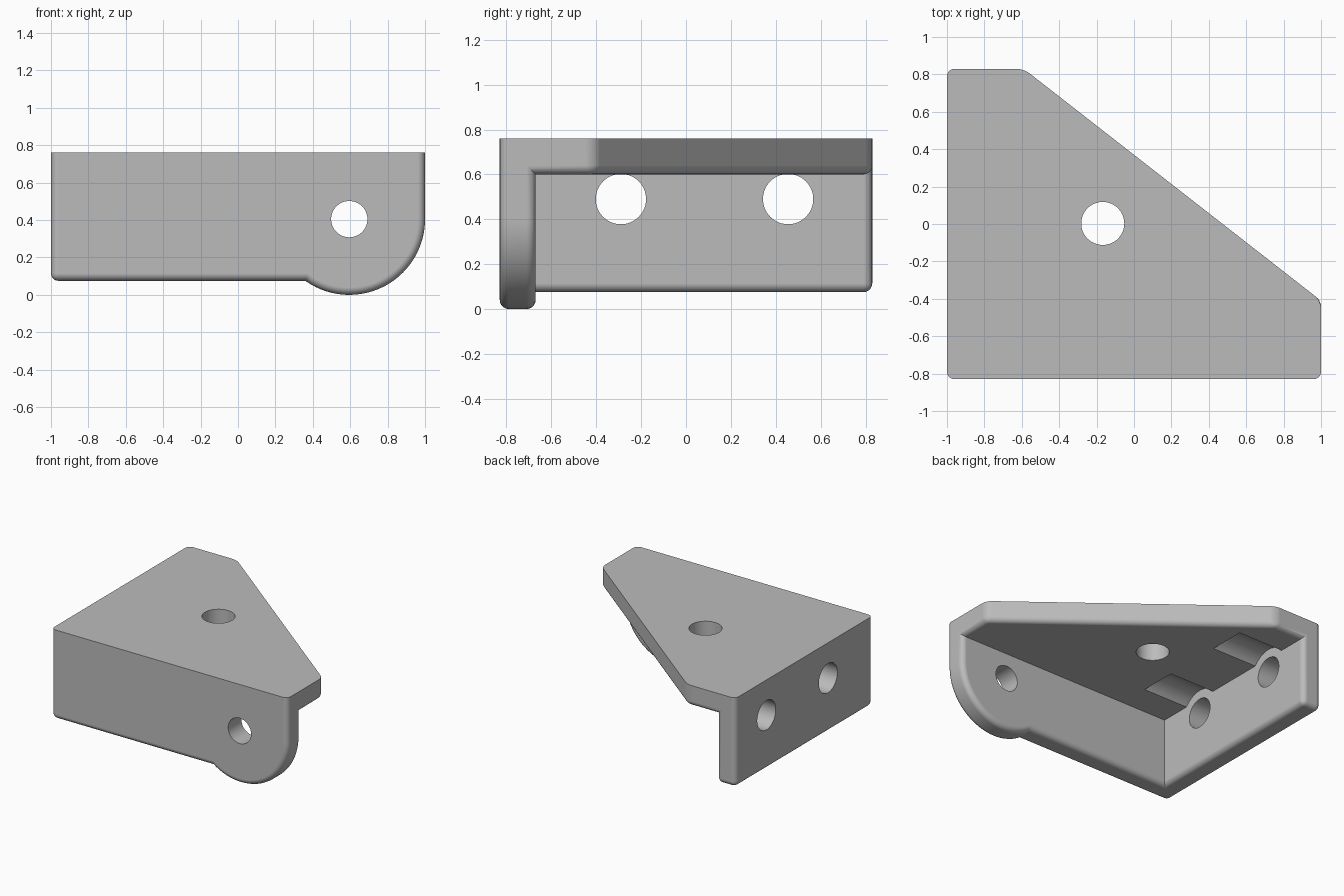
import bpy, bmesh, math
from mathutils import Vector

if "Cube" in bpy.data.objects:
    bpy.data.objects.remove(bpy.data.objects["Cube"], do_unlink=True)

WALL = 0.16          # wall and plate thickness
TOP, BOTTOM = 0.76, 0.075
FRONT, BACK = -0.83, 0.83
INNER_X, INNER_Y, INNER_Z = -1 + WALL, FRONT + WALL, TOP - WALL


def prism(name, outline, axis, start, end):
    """Extrude a 2D outline along x, y or z between two exact positions."""
    def place(p, d):
        return {"x": (d, p[0], p[1]), "y": (p[0], d, p[1]), "z": (p[0], p[1], d)}[axis]
    bm = bmesh.new()
    a = [bm.verts.new(place(p, start)) for p in outline]
    b = [bm.verts.new(place(p, end)) for p in outline]
    bm.faces.new(a)
    bm.faces.new(b)
    for i in range(len(a)):
        j = (i + 1) % len(a)
        bm.faces.new((a[i], a[j], b[j], b[i]))
    bmesh.ops.recalc_face_normals(bm, faces=bm.faces)
    mesh = bpy.data.meshes.new(name)
    bm.to_mesh(mesh)
    bm.free()
    obj = bpy.data.objects.new(name, mesh)
    bpy.context.collection.objects.link(obj)
    return obj


def arc(cx, cy, r, first=0, last=360, steps=64):
    count = steps if last - first >= 360 else steps + 1
    angles = [math.radians(first + (last - first) * i / steps) for i in range(count)]
    return [(cx + r * math.cos(t), cy + r * math.sin(t)) for t in angles]


def combine(target, tool, operation):
    """Apply a boolean and discard the tool."""
    tool.hide_render = True
    mod = target.modifiers.new("cut", "BOOLEAN")
    mod.operation, mod.solver, mod.object = operation, "EXACT", tool
    bpy.context.view_layer.objects.active = target
    bpy.ops.object.modifier_apply(modifier=mod.name)
    bpy.data.objects.remove(tool, do_unlink=True)


# Body: plan outline, trimmed to the front silhouette with its round ear
slope = (-0.41 - BACK) / (1 + 0.59)
plan = [(-1, FRONT), (1.1, FRONT), (1.1, -0.41 + 0.1 * slope), (-0.59, BACK), (-1, BACK)]
bracket = prism("corner_bracket", plan, "z", -0.2, 1)

ear_x, ear_z, ear_r = 0.595, 0.405, 0.405
ear_start = 180 + math.degrees(math.asin((ear_z - BOTTOM) / ear_r))
silhouette = [(-1.2, TOP), (-1.2, BOTTOM)] + arc(ear_x, ear_z, ear_r, ear_start, 360, 28) + [(1, TOP)]
combine(bracket, prism("silhouette", silhouette, "y", -1.2, 1.2), "INTERSECT")

# Hollow out behind the two walls and below the plate
hollow = [(INNER_X, INNER_Y), (1.5, INNER_Y), (1.5, 1.5), (INNER_X, 1.5)]
combine(bracket, prism("hollow", hollow, "z", -0.5, INNER_Z), "DIFFERENCE")

# Round every convex edge except the top rim
bm = bmesh.new()
bm.from_mesh(bracket.data)
bmesh.ops.remove_doubles(bm, verts=bm.verts, dist=0.0005)
bmesh.ops.dissolve_limit(bm, angle_limit=math.radians(1), verts=bm.verts, edges=bm.edges)
rounded = [e for e in bm.edges
           if len(e.link_faces) == 2
           and e.calc_face_angle_signed() > math.radians(30)
           and not all(v.co.z > TOP - 0.001 for v in e.verts)]
bmesh.ops.bevel(bm, geom=rounded, offset=0.04, offset_type="OFFSET", segments=5,
                profile=0.5, affect="EDGES", clamp_overlap=False)
bm.to_mesh(bracket.data)
bm.free()

# Tool clearance troughs and bolt holes through the side wall
for y in (-0.29, 0.455):
    combine(bracket, prism("trough", arc(y, 0.49, 0.18), "x", INNER_X, -0.46), "DIFFERENCE")
    combine(bracket, prism("side_hole", arc(y, 0.49, 0.112), "x", -1.2, -0.6), "DIFFERENCE")

# Ear hole and plate hole
combine(bracket, prism("ear_hole", arc(ear_x, ear_z, 0.097), "y", -1.2, -0.4), "DIFFERENCE")
combine(bracket, prism("plate_hole", arc(-0.167, 0.003, 0.115), "z", 0.4, 1), "DIFFERENCE")

# Grey finish
grey = bpy.data.materials.new("plain_grey")
grey.use_nodes = True
color = (0.5, 0.5, 0.5, 1)
grey.diffuse_color = color
grey.node_tree.nodes["Principled BSDF"].inputs["Base Color"].default_value = color
bracket.data.materials.clear()
bracket.data.materials.append(grey)

# Smooth fillets and bores, flat faces kept flat
bpy.ops.object.select_all(action="DESELECT")
bracket.select_set(True)
bpy.context.view_layer.objects.active = bracket
bpy.ops.object.shade_smooth_by_angle(angle=math.radians(30))
weighted = bracket.modifiers.new("flat_faces", "WEIGHTED_NORMAL")
weighted.keep_sharp = True
weighted.weight = 100
